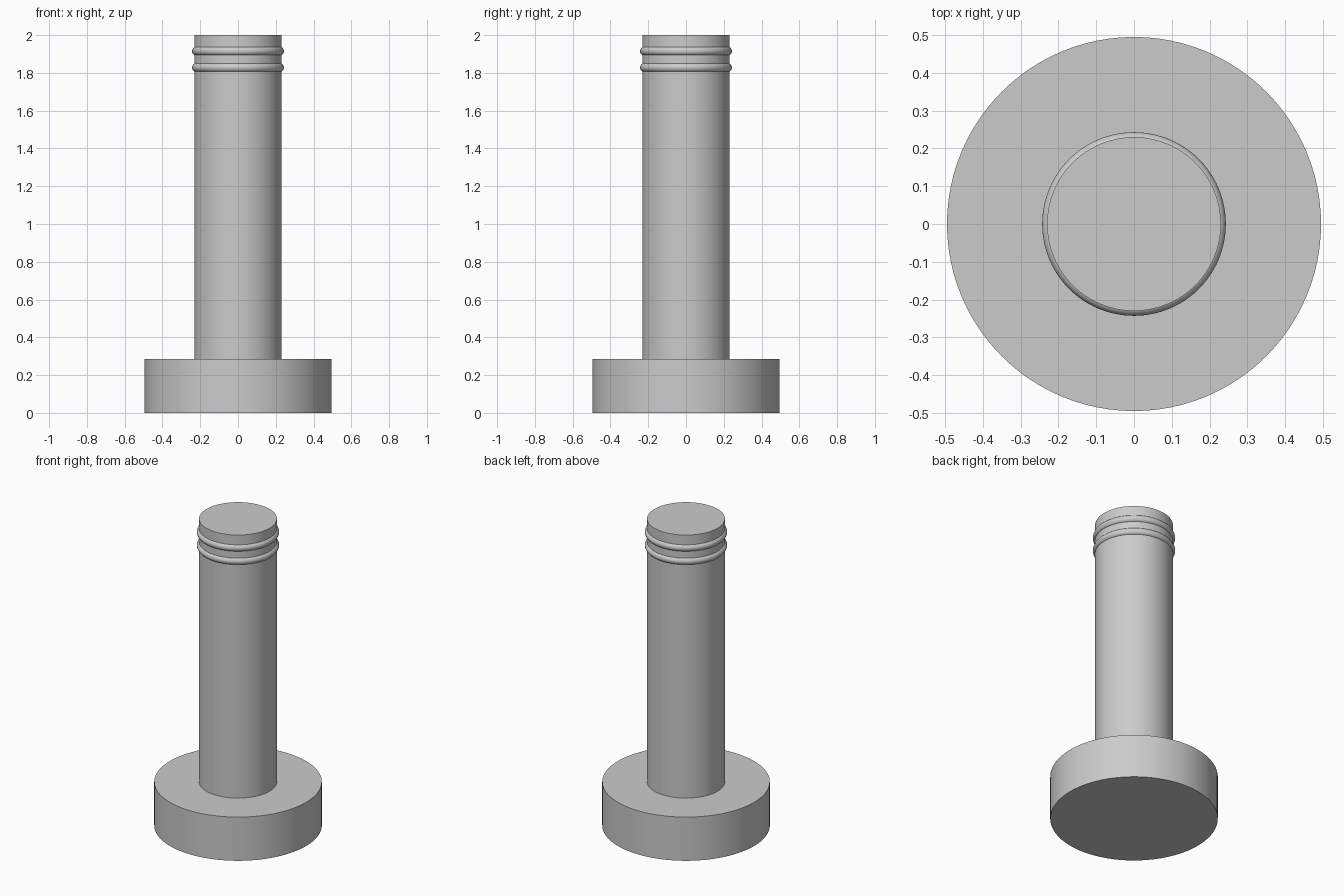
import bpy
import math

cube = bpy.data.objects.get("Cube")
if cube:
    bpy.data.objects.remove(cube, do_unlink=True)

# Single plain grey
grey = bpy.data.materials.new("plain_grey")
grey.use_nodes = True
colour = (0.6, 0.6, 0.6, 1)
grey.diffuse_color = colour
grey.node_tree.nodes["Principled BSDF"].inputs["Base Color"].default_value = colour

SIDES = 96


def finish(name):
    obj = bpy.context.object
    obj.name = name
    obj.data.materials.append(grey)
    bpy.ops.object.shade_smooth_by_angle(angle=math.radians(35))


def cylinder(name, radius, bottom, top):
    bpy.ops.mesh.primitive_cylinder_add(
        vertices=SIDES, radius=radius, depth=top - bottom,
        location=(0, 0, (bottom + top) / 2))
    finish(name)


def ring(name, outer, thickness, z):
    bpy.ops.mesh.primitive_torus_add(
        major_segments=SIDES, minor_segments=24,
        major_radius=outer - thickness, minor_radius=thickness,
        location=(0, 0, z))
    finish(name)


# Wide round foot and the tall shaft standing on it
cylinder("base_flange", 0.495, 0, 0.285)
cylinder("shaft", 0.23, 0.285, 2)

# Two rounded sealing rings seated near the top of the shaft
ring("lower_ring", 0.243, 0.024, 1.828)
ring("upper_ring", 0.243, 0.024, 1.915)
